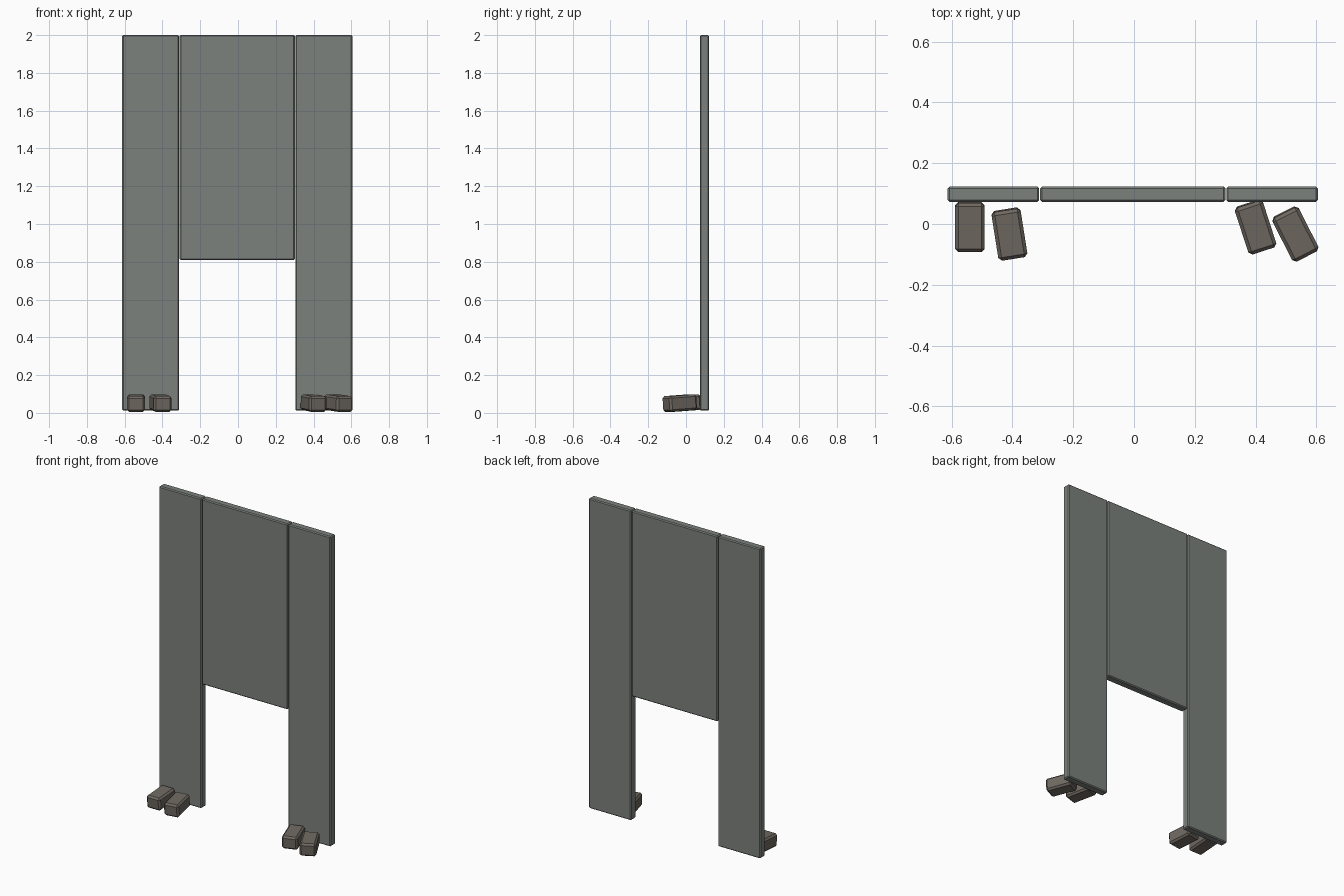
import bpy, math
from mathutils import Euler

if "Cube" in bpy.data.objects:
    bpy.data.objects.remove(bpy.data.objects["Cube"])


def chamfered_box(name, center, size, bevel, color, rot=(0, 0, 0)):
    bpy.ops.mesh.primitive_cube_add(size=1, location=center)
    ob = bpy.context.object
    ob.name = name
    ob.scale = size
    bpy.ops.object.transform_apply(location=False, rotation=False, scale=True)
    ob.rotation_euler = Euler([math.radians(a) for a in rot])
    mod = ob.modifiers.new("chamfer", 'BEVEL')
    mod.width = bevel
    mod.segments = 1
    ob.data.materials.append(color)
    return ob


def material(name, rgb):
    m = bpy.data.materials.new(name)
    m.diffuse_color = (*rgb, 1)
    m.use_nodes = True
    m.node_tree.nodes["Principled BSDF"].inputs["Base Color"].default_value = m.diffuse_color
    return m


slab_grey = material("slab_grey", (0.20, 0.22, 0.205))
stone_brown = material("stone_brown", (0.16, 0.14, 0.12))

# Wall slabs: two full-height sides and a raised middle over the opening
for name, x0, x1, z0 in [("left_wall_slab", -0.613, -0.312, 0.012),
                         ("middle_wall_slab", -0.309, 0.301, 0.81),
                         ("right_wall_slab", 0.304, 0.605, 0.012)]:
    chamfered_box(name, ((x0 + x1) / 2, 0.098, (z0 + 2) / 2),
                  (x1 - x0, 0.05, 2 - z0), 0.006, slab_grey)

# Loose stones at the foot of the wall, tipped slightly forward
stones = [(-0.540, -0.010, 0), (-0.410, -0.033, 9),
          (0.400, -0.010, 18), (0.531, -0.033, 27)]
for i, (x, y, turn) in enumerate(stones):
    chamfered_box(f"foot_stone_{i + 1}", (x, y, 0.052),
                  (0.097, 0.162, 0.083), 0.011, stone_brown, (4, 0, turn))
